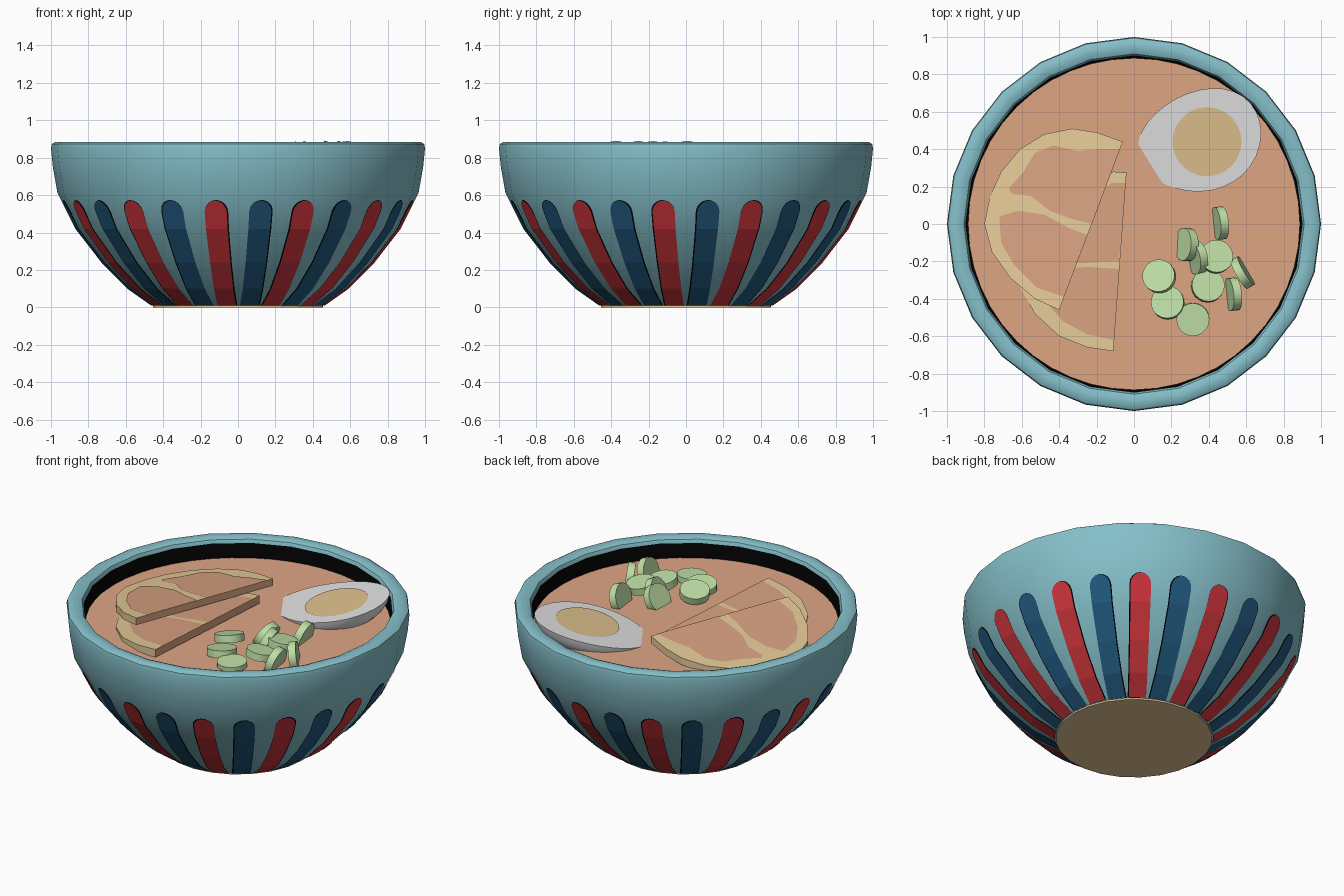
import bpy, bmesh, math
from mathutils import Vector

if "Cube" in bpy.data.objects:
    bpy.data.objects.remove(bpy.data.objects["Cube"], do_unlink=True)


def material(name, r, g, b):
    mat = bpy.data.materials.new(name)
    mat.use_nodes = True
    color = [(c / 255) ** 2.2 for c in (r, g, b)] + [1]
    mat.diffuse_color = color
    mat.node_tree.nodes["Principled BSDF"].inputs["Base Color"].default_value = color
    return mat


TEAL = material("teal glaze", 132, 190, 200)
RED = material("red paint", 204, 56, 62)
BLUE = material("blue paint", 38, 90, 126)
BLACK = material("black lining", 8, 8, 8)
SOUP = material("soup broth", 221, 165, 131)
MEAT = material("meat brown", 214, 160, 128)
FAT = material("pale tan", 228, 200, 150)
WHITE = material("egg white", 224, 224, 226)
YOLK = material("yolk yellow", 222, 192, 142)
GREEN = material("onion green", 190, 222, 165)


def finish(name, bm, mats, smooth=None, closed=True):
    if closed:
        bmesh.ops.remove_doubles(bm, verts=bm.verts, dist=1e-5)
        bmesh.ops.recalc_face_normals(bm, faces=bm.faces)
    mesh = bpy.data.meshes.new(name)
    bm.to_mesh(mesh)
    bm.free()
    for mat in mats:
        mesh.materials.append(mat)
    obj = bpy.data.objects.new(name, mesh)
    bpy.context.collection.objects.link(obj)
    if smooth:
        bpy.ops.object.select_all(action="DESELECT")
        obj.select_set(True)
        bpy.context.view_layer.objects.active = obj
        bpy.ops.object.shade_smooth_by_angle(angle=math.radians(smooth))
    return obj


def bridge(bm, rings, index=lambda i: 0):
    for i, (lower, upper) in enumerate(zip(rings, rings[1:])):
        for k in range(len(lower)):
            n = (k + 1) % len(lower)
            face = bm.faces.new((lower[k], lower[n], upper[n], upper[k]))
            face.material_index = index(i)


def lathe(name, profile, sides, mats, index=lambda i: 0, smooth=None):
    bm = bmesh.new()
    rings = []
    for r, z in profile:
        rings.append([bm.verts.new((r * math.cos(a), r * math.sin(a), z))
                      for a in (math.tau * k / sides for k in range(sides))])
    bridge(bm, rings, index)
    bmesh.ops.dissolve_degenerate(bm, dist=1e-5, edges=bm.edges)
    return finish(name, bm, mats, smooth)


# Bowl: faceted outside, rounded rim, black lining
SIDES = 24
HALF = math.pi / SIDES
WALL = [(.46, .01), (.59, .1), (.73, .24), (.87, .42), (.965, .61)]
RIM = [(.99, .75), (1, .85), (.995, .873), (.975, .885), (.935, .885), (.91, .875), (.9, .855)]
LINING = [(.895, .745), (0, .745)]
first_dark = len(WALL) + len(RIM)
lathe("bowl", [(0, .01)] + WALL + RIM + LINING, SIDES, [TEAL, BLACK],
      lambda i: int(i >= first_dark), smooth=32)
lathe("bowl_base", [(0, 0), (.455, 0), (.455, .012), (0, .012)], SIDES, [FAT])
lathe("soup", [(0, .75), (.887, .75), (.887, .765), (0, .765)], 48, [SOUP])


# Painted stripes, one flat on each facet of the bowl
def wall_radius(z):
    for (r0, z0), (r1, z1) in zip(WALL, WALL[1:]):
        if z <= z1:
            return r0 + (r1 - r0) * (z - z0) / (z1 - z0)
    return WALL[-1][0]


def stripe(name, angle, mat, lift, grow, shift):
    out = Vector((math.cos(angle), math.sin(angle), 0))
    side = Vector((-out.y, out.x, 0))
    rows = [(z, .05 + .02 * z) for _, z in WALL[:-1]]
    rows += [(.51 + .06 * math.sin(t), .06 * math.cos(t)) for t in (0, .4, .8, 1.2, 1.5)]
    bm = bmesh.new()
    pairs = []
    for z, width in rows:
        middle = out * (wall_radius(z) * math.cos(HALF) + lift) + side * shift
        middle.z = z + (grow if z > .5 else 0)
        pairs.append([bm.verts.new(middle + side * s * (width + grow)) for s in (-1, 1)])
    for (a, b), (c, d) in zip(pairs, pairs[1:]):
        bm.faces.new((a, b, d, c))
    finish(name, bm, [mat], closed=False)


for k in range(SIDES):
    angle = -math.pi / 2 - HALF + 2 * HALF * k
    stripe("stripe", angle, BLUE if k % 2 else RED, .006, 0, 0)
    stripe("stripe_edge", angle, BLACK, .003, .003, .004 if k % 4 < 2 else -.004)


# Meat slices: tilted slabs with a straight cut and a pale fat rim
def meat_slice(name, outline, top, slope, thick, patches):
    start, end = Vector(outline[0]), Vector(outline[-1])
    along = (end - start).normalized()
    inward = Vector((along.y, -along.x))

    def place(p, lift):
        height = top - slope * abs((Vector(p) - start).dot(inward))
        return (p[0], p[1], height + lift)

    bm = bmesh.new()
    rings = [[bm.verts.new(place(p, lift)) for p in outline] for lift in (-thick, 0)]
    bridge(bm, rings)
    for ring in rings:
        bm.faces.new(ring)
    for face in bm.faces:
        if len(face.verts) == 4 and all(
                abs((v.co.xy - start).dot(inward)) < 1e-4 for v in face.verts):
            face.material_index = 1
    finish(name, bm, [FAT, MEAT])
    for patch in patches:
        bm = bmesh.new()
        face = bm.faces.new([bm.verts.new(place(p, .003)) for p in patch])
        face.normal_update()
        if face.normal.z < 0:
            face.normal_flip()
        finish(name + "_lean", bm, [MEAT], closed=False)


meat_slice("upper_meat_slice",
           [(-.06, .44), (-.2, .49), (-.33, .51), (-.48, .48), (-.61, .4), (-.71, .28),
            (-.77, .15), (-.8, 0), (-.76, -.15), (-.66, -.29), (-.53, -.4), (-.4, -.46)],
           .86, .155, .045,
           [[(-.075, .4), (-.2, .4), (-.3, .39), (-.43, .42), (-.53, .38), (-.59, .28), (-.67, .19),
             (-.65, .16), (-.55, .15), (-.45, .07), (-.34, .03), (-.225, .0)],
            [(-.25, -.06), (-.35, -.02), (-.48, .05), (-.62, .07), (-.72, .04), (-.71, -.1),
             (-.64, -.22), (-.52, -.34), (-.375, -.39)]])
meat_slice("lower_meat_slice",
           [(-.04, .275), (-.11, .28), (-.4, .1), (-.56, -.1), (-.62, -.32), (-.53, -.48),
            (-.4, -.6), (-.25, -.66), (-.11, -.68)],
           .82, .1, .05,
           [[(-.045, .22), (-.12, .22), (-.35, .05), (-.42, -.18), (-.3, -.21), (-.08, -.2)],
            [(-.08, -.24), (-.25, -.23), (-.42, -.24), (-.55, -.34), (-.45, -.44),
             (-.38, -.52), (-.25, -.59), (-.107, -.62)]])


# Half egg: tilted flat top over a rounded body, with a yolk disc
def egg_top(x, y):
    return .76 + .16 * (x - .02) + .1 * (y - .38)


bm = bmesh.new()
rings = []
for step in range(8):
    t = step / 7 * math.pi / 2
    ring = []
    for k in range(32):
        a = math.tau * k / 32
        x = .35 + .33 * math.cos(a) * math.cos(t)
        y = .445 + (.272 * math.sin(a) * (1 + .12 * math.cos(a)) + .04 * math.cos(a)) * math.cos(t)
        ring.append(bm.verts.new((x, y, egg_top(x, y) - .17 * math.sin(t))))
    rings.append(ring)
bridge(bm, rings)
bm.faces.new(rings[0])
finish("half_egg", bm, [WHITE], smooth=40)

bm = bmesh.new()
disc = [(.39 + .185 * math.cos(math.tau * k / 24), .44 + .185 * math.sin(math.tau * k / 24))
        for k in range(24)]
bm.faces.new([bm.verts.new((x, y, egg_top(x, y) + .004)) for x, y in disc])
finish("egg_yolk", bm, [YOLK], closed=False)

# Onion rounds: position and the direction each one faces
ROUNDS = [
    ((.135, -.28, .815), (-.2, .2, 1)), ((.18, -.42, .79), (-.1, .15, 1)),
    ((.315, -.51, .775), (0, -.05, 1)), ((.395, -.33, .80), (.1, .15, 1)),
    ((.44, -.175, .82), (.1, .15, 1)), ((.28, -.11, .80), (-1, .05, .6)),
    ((.335, -.18, .80), (-1, -.2, .5)), ((.46, .005, .80), (-1, -.1, .3)),
    ((.58, -.26, .80), (.85, .5, .15)), ((.53, -.375, .80), (-1, -.1, .3)),
]
for place, facing in ROUNDS:
    bm = bmesh.new()
    bmesh.ops.create_cone(bm, cap_ends=True, segments=20, radius1=.088, radius2=.088, depth=.045)
    turn = Vector(facing).to_track_quat("Z", "Y")
    bmesh.ops.rotate(bm, verts=bm.verts, matrix=turn.to_matrix())
    bmesh.ops.translate(bm, verts=bm.verts, vec=place)
    finish("onion_round", bm, [GREEN], smooth=40)
